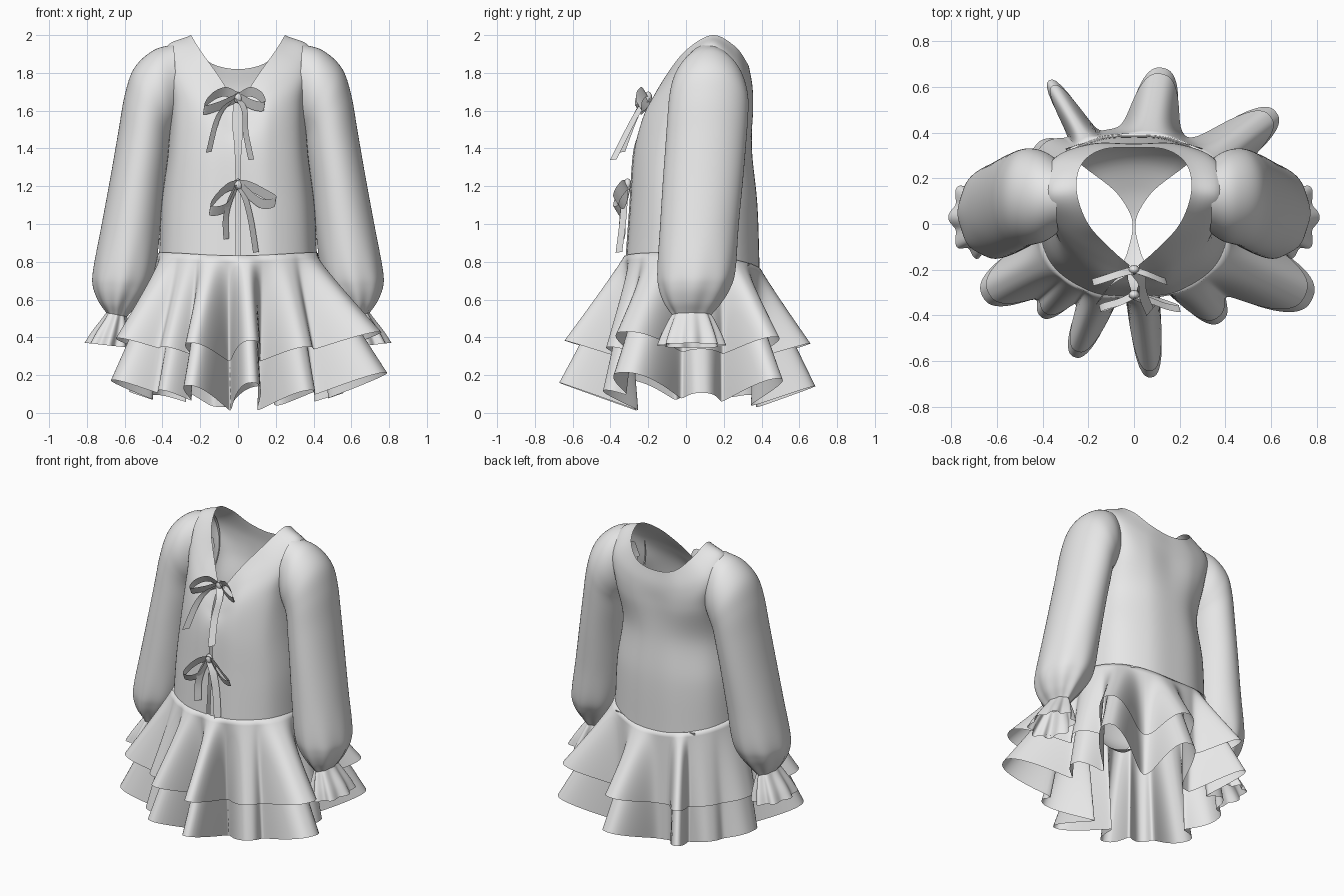
import bpy, math
from mathutils import Vector as V

if "Cube" in bpy.data.objects:
    bpy.data.objects.remove(bpy.data.objects["Cube"])

fabric = bpy.data.materials.new("pale grey fabric")
fabric.diffuse_color = (0.8, 0.8, 0.8, 1)
fabric.use_nodes = True
fabric.node_tree.nodes["Principled BSDF"].inputs["Base Color"].default_value = fabric.diffuse_color


def spline(pts, n):
    """Smooth path through all points."""
    pts = [V(p) for p in pts]
    ext = [2 * pts[0] - pts[1]] + pts + [2 * pts[-1] - pts[-2]]
    out = []
    for i in range(len(pts) - 1):
        a, b, c, d = ext[i:i + 4]
        for k in range(n):
            t = k / n
            out.append(0.5 * (2 * b + (c - a) * t + (2 * a - 5 * b + 4 * c - d) * t * t
                              + (3 * b - a - 3 * c + d) * t ** 3))
    return out + [pts[-1]]


def columns(rows, n):
    """Smooth a stack of rows along its length."""
    return list(zip(*[spline(col, n) for col in zip(*rows)]))


def sheet(name, rows, closed=False, skip=None):
    """Cloth surface from rows of points."""
    w = len(rows[0])
    verts = [V(p) for r in rows for p in r]
    faces = []
    for i in range(len(rows) - 1):
        for j in range(w if closed else w - 1):
            k = (j + 1) % w
            f = (i * w + j, i * w + k, (i + 1) * w + k, (i + 1) * w + j)
            if not (skip and skip(sum((verts[v] for v in f), V()) / 4)):
                faces.append(f)
    me = bpy.data.meshes.new(name)
    me.from_pydata([tuple(v) for v in verts], [], faces)
    me.polygons.foreach_set("use_smooth", [True] * len(faces))
    me.materials.append(fabric)
    ob = bpy.data.objects.new(name, me)
    bpy.context.collection.objects.link(ob)
    return ob


def oval(th, a, b, n=2.35):
    """Polar radius of a squarish oval."""
    return (abs(math.cos(th) / a) ** n + abs(math.sin(th) / b) ** n) ** (-1 / n)


def waist_z(th):
    return 0.785 - 0.035 * math.sin(th) + 0.045 * math.cos(th) ** 2


# Bodice: oval rows below, shaped rows over the shoulders to the neckline
half = []
for z, a, front, back, gap in ((None, .418, -.32, .39, .012), (1.1, .405, -.30, .378, .01),
                               (1.38, .37, -.28, .35, .015)):
    row = []
    for i in range(7):
        th = math.radians(-90 + 30 * i)
        r = oval(th, a, (back - front) / 2)
        x = gap if i == 0 else 0 if i == 6 else r * math.cos(th)
        row.append((x, (front + back) / 2 + r * math.sin(th), z or waist_z(th)))
    half.append(row)
half += [
    [(.026, -.24, 1.5), (.17, -.215, 1.58), (.32, -.09, 1.63), (.36, .1, 1.62),
     (.33, .28, 1.63), (.18, .35, 1.6), (0, .35, 1.6)],
    [(.026, -.21, 1.58), (.16, -.15, 1.71), (.335, -.01, 1.83), (.39, .13, 1.915),
     (.355, .275, 1.82), (.19, .345, 1.74), (0, .35, 1.72)],
    [(.02, -.18, 1.65), (.10, -.11, 1.78), (.20, 0, 1.92), (.25, .14, 2.0),
     (.23, .26, 1.94), (.14, .325, 1.85), (0, .335, 1.82)]]
full = [r + [(-x, y, z) for x, y, z in r[-2::-1]] for r in half]
sheet("bodice", columns([spline(r, 8) for r in full], 8),
      skip=lambda c: abs(c.x) > .3 and ((c.y - .12) / .12) ** 2 + ((c.z - 1.7) / .13) ** 2 < 1)

# Briefs hidden under the skirt, pinched between the leg openings (half width, y, z)
BRIEFS = ((.30, .33, .79), (.27, .29, .66), (.20, .235, .56), (.09, .15, .50), (.03, .07, .47),
          (.006, 0, .46), (.02, -.09, .48), (.06, -.18, .53), (.18, -.25, .65), (.28, -.25, .80))
sheet("under_briefs", [[(w * u / 6, y + (.05 if y > 0 else -.05) * (1 - (u / 6) ** 2) * min(1, w * 4), z)
                        for u in range(-6, 7)] for w, y, z in spline(BRIEFS, 5)])

# Skirt tiers: flared cones with tube-like folds (angle, reach, half width)
FOLDS = ((122, .70, 6), (145, .53, 14), (79, .66, 13), (36, .77, 11), (-25, .86, 15), (-50, .60, 13),
         (-84, .71, 9), (-113, .67, 10), (-133, .60, 10), (-152, .75, 14), (172, .58, 20), (5, .56, 14))


def tier(name, reach, base, hem, rise):
    rows = []
    for k in range(-1, 17):
        t = max(0, k) / 16
        row = []
        for j in range(360):
            th = 2 * math.pi * j / 360
            r0 = oval(th, .424, .361)
            low = r0 * (base + .1 * math.sin(th))
            out = 0
            for ang, far, wide in FOLDS:
                d = (math.degrees(th) - ang + 180) % 360 - 180
                out += (max(0, far * reach - low) * math.exp(-abs(d / wide) ** 2.6)) ** 4
            r1 = low + out ** .25
            r = (r0 + (r1 - r0) * t ** 1.05) * (.95 if k < 0 else 1)
            z0 = waist_z(th) + .012
            z1 = hem + rise * (r1 - .28)
            row.append((r * math.cos(th), .035 + r * math.sin(th), z0 + (z1 - z0) * t))
        rows.append(row)
    sheet(name, rows, closed=True)


tier("upper_skirt_tier", .96, .97, .255, .32)
tier("lower_skirt_tier", 1.0, .86, .005, .36)


# Sleeves and cuffs: rings given by outer and inner (x, z), centre y and half depth
def ring(s, xo, zo, xi, zi, cy, ry, ripple=0, count=8, n=88):
    pts = []
    for j in range(n):
        a = 2 * math.pi * j / n
        k = 1 + ripple * math.cos(count * a)
        c, q = math.cos(a) * k, math.sin(a) * k
        pts.append((s * ((xo + xi) / 2 + (xo - xi) / 2 * c), cy + ry * q,
                    (zo + zi) / 2 + (zo - zi) / 2 * c))
    return pts


SLEEVE = ((.34, 1.952, .315, 1.52, .12, .155), (.45, 1.918, .335, 1.50, .12, .195),
          (.55, 1.825, .345, 1.48, .12, .21), (.60, 1.68, .355, 1.45, .115, .213),
          (.635, 1.48, .365, 1.37, .105, .213), (.675, 1.25, .385, 1.22, .09, .212),
          (.725, .98, .41, .98, .07, .208), (.765, .76, .44, .75, .055, .205, .01),
          (.765, .67, .48, .65, .045, .185, .025), (.735, .59, .54, .57, .035, .145, .04),
          (.695, .53, .59, .51, .03, .10, .05))
CUFF = ((.695, .53, .59, .51, .03, .10, .05), (.715, .50, .585, .48, .03, .115, .07),
        (.765, .43, .575, .41, .03, .145, .09), (.80, .37, .575, .345, .03, .165, .11))
for s, side in ((1, "right"), (-1, "left")):
    sheet(side + "_sleeve", columns([ring(s, *k) for k in SLEEVE], 6), closed=True)
    sheet(side + "_cuff_ruffle", columns([ring(s, *k) for k in CUFF], 5), closed=True)


# Bows: flat ribbons along short paths, plus a knot
def ribbon(name, pts, width):
    w = V(width) / 2
    sheet(name, [(p - w, p + w) for p in spline(pts, 6)])


def bow(name, knot, loops, tails):
    k = V(knot)
    for i, pts in enumerate(loops):
        ribbon(f"{name}_loop_{i}", [k] + [k + V(p) for p in pts] + [k], (.008, -.03, .05))
    for i, pts in enumerate(tails):
        ribbon(f"{name}_tail_{i}", [k] + [k + V(p) for p in pts], (.03, .035, .005))
    bpy.ops.mesh.primitive_uv_sphere_add(segments=12, ring_count=8, radius=.026, location=k)
    ob = bpy.context.object
    ob.name = name + "_knot"
    ob.scale = (.9, .8, 1.2)
    ob.data.materials.append(fabric)
    bpy.ops.object.shade_smooth()


bow("upper_bow", (0, -.20, 1.67),
    [[(.06, -.02, .03), (.12, -.045, .005), (.14, -.05, -.045), (.08, -.03, -.04)],
     [(-.07, -.02, .03), (-.145, -.045, -.005), (-.18, -.055, -.065), (-.10, -.03, -.045)]],
    [[(-.07, -.04, -.05), (-.115, -.08, -.13), (-.155, -.14, -.29)],
     [(.035, -.05, -.07), (.04, -.11, -.18), (.07, -.185, -.33)]])
bow("lower_bow", (0, -.31, 1.21),
    [[(.06, -.02, -.01), (.14, -.05, -.05), (.20, -.06, -.09), (.12, -.03, -.10)],
     [(-.06, -.03, -.02), (-.13, -.05, -.09), (-.145, -.06, -.14), (-.06, -.03, -.12)]],
    [[(-.04, -.015, -.08), (-.065, -.025, -.18), (-.062, -.03, -.29)],
     [(.04, -.015, -.08), (.07, -.025, -.20), (.095, -.045, -.36)]])
